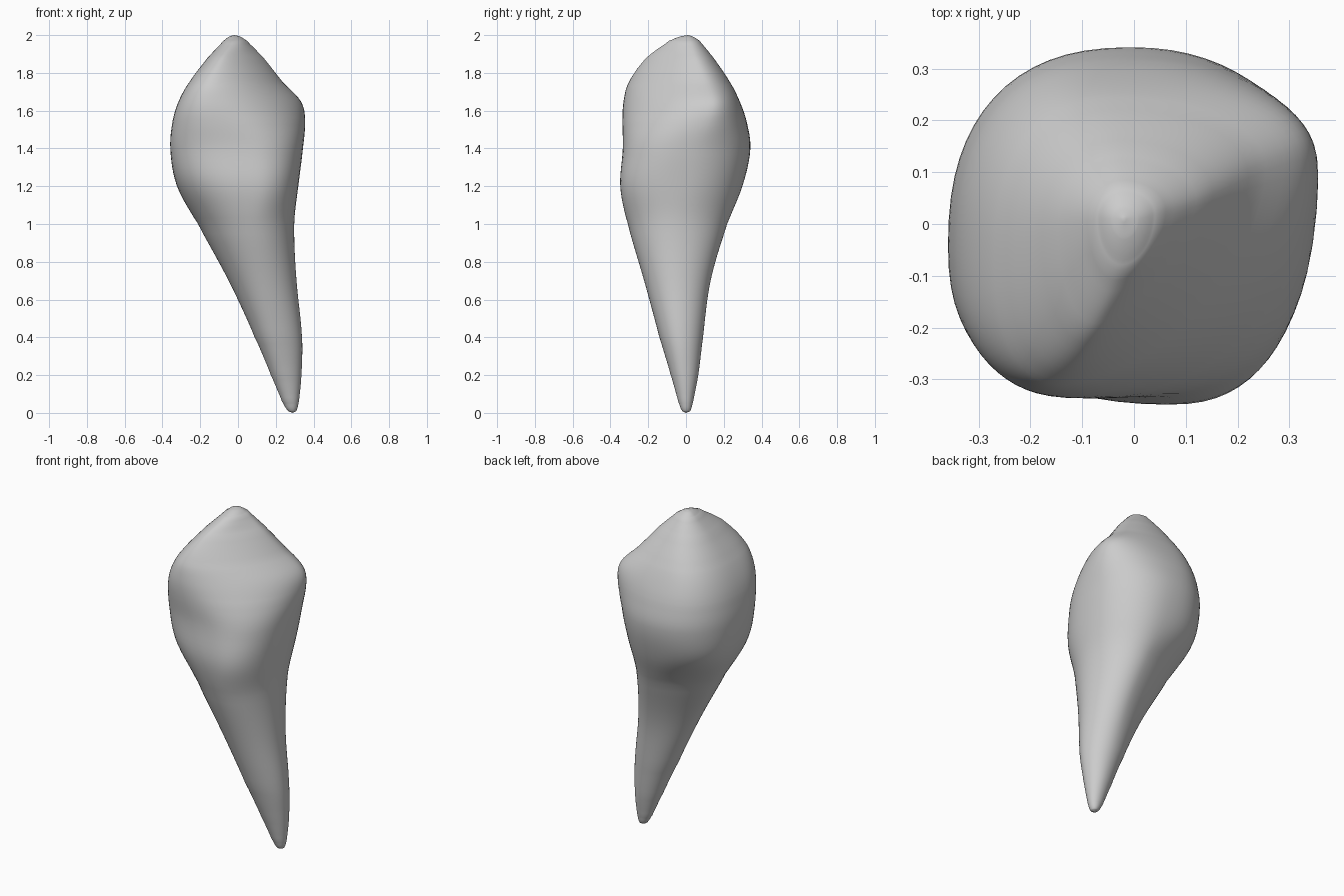
import bpy, bmesh, math

# Key sections: z, x min, x max, y min, y max,
# y of the right extreme, y of the left extreme, x of the back extreme, x of the front extreme
KEYS = [
    (0.00, 0.29, 0.29, 0.00, 0.00, 0.00, 0.00, 0.29, 0.29),
    (0.01, 0.265, 0.308, -0.02, 0.022, 0.00, 0.00, 0.288, 0.288),
    (0.06, 0.235, 0.322, -0.04, 0.037, 0.00, 0.00, 0.28, 0.28),
    (0.20, 0.175, 0.336, -0.08, 0.065, -0.01, -0.01, 0.26, 0.25),
    (0.40, 0.09, 0.34, -0.14, 0.09, -0.03, -0.02, 0.22, 0.20),
    (0.70, -0.05, 0.31, -0.222, 0.13, -0.05, -0.01, 0.16, 0.13),
    (1.00, -0.215, 0.298, -0.31, 0.22, -0.05, 0.01, 0.09, 0.08),
    (1.20, -0.325, 0.32, -0.35, 0.30, -0.02, 0.00, 0.03, 0.08),
    (1.40, -0.36, 0.345, -0.335, 0.343, 0.02, -0.04, 0.00, 0.02),
    (1.55, -0.346, 0.357, -0.338, 0.32, 0.10, -0.06, -0.03, -0.08),
    (1.65, -0.315, 0.335, -0.332, 0.285, 0.13, -0.07, -0.04, -0.12),
    (1.75, -0.26, 0.24, -0.305, 0.235, 0.10, -0.06, -0.04, -0.13),
    (1.88, -0.16, 0.135, -0.21, 0.145, 0.05, -0.01, -0.03, -0.08),
    (1.97, -0.075, 0.045, -0.085, 0.07, 0.02, 0.01, -0.02, -0.025),
    (1.993, -0.045, 0.01, -0.03, 0.035, 0.01, 0.01, -0.02, -0.02),
    (2.00, -0.02, -0.02, 0.01, 0.01, 0.01, 0.01, -0.02, -0.02),
]
SEG, STEPS = 64, 6


def catmull(i, t):
    p = [KEYS[min(max(i + k, 0), len(KEYS) - 1)] for k in (-1, 0, 1, 2)]
    out = []
    h = p[2][0] - p[1][0]
    for a, b, c, d in zip(*p):
        # slopes taken over z so uneven spacing stays smooth
        m1 = (c - a) / (p[2][0] - p[0][0]) * h
        m2 = (d - b) / (p[3][0] - p[1][0]) * h
        out.append((2*t**3 - 3*t**2 + 1)*b + (t**3 - 2*t**2 + t)*m1
                   + (3*t**2 - 2*t**3)*c + (t**3 - t**2)*m2)
    return out


def step(a, b, z):
    t = min(max((z - a) / (b - a), 0), 1)
    return t * t * (3 - 2 * t)


def section(row):
    z, x0, x1, y0, y1, ye, yw, xn, xs = row
    crown = step(1.0, 1.3, z) * (1 - step(1.65, 1.95, z))
    back_groove = step(0.3, 0.8, z) * (1 - step(1.0, 1.25, z))
    hollow = step(1.4, 1.7, z) * (1 - step(1.9, 2.0, z))
    n = (2 + 0.15 * crown,                       # back right
         2 + 0.4 * crown - 0.4 * back_groove,    # back left
         2 + 0.5 * crown,                        # front left
         2 + 0.35 * crown - 0.6 * hollow)        # front right
    quads = ((xn, ye, x1, y1), (xn, yw, x0, y1), (xs, yw, x0, y0), (xs, ye, x1, y0))
    pts = []
    for k in range(SEG):
        a = 2 * math.pi * k / SEG
        q = k * 4 // SEG
        ox, oy, ex, ey = quads[q]
        u = abs(math.cos(a)) ** (2 / n[q])
        v = abs(math.sin(a)) ** (2 / n[q])
        pts.append((ox + (ex - ox) * u, oy + (ey - oy) * v, z))
    return pts


# Tooth: one lofted skin from root tip to crown cusp
bm = bmesh.new()
rows = [catmull(i, s / STEPS) for i in range(len(KEYS) - 1) for s in range(STEPS)][1:]
rings = [[bm.verts.new(p) for p in section(r)] for r in rows]
for a, b in zip(rings, rings[1:]):
    for k in range(SEG):
        j = (k + 1) % SEG
        bm.faces.new((a[k], a[j], b[j], b[k]))
for ring, key in ((rings[0], KEYS[0]), (rings[-1], KEYS[-1])):
    tip = bm.verts.new((key[1], key[3], key[0]))
    for k in range(SEG):
        bm.faces.new((ring[k], ring[(k + 1) % SEG], tip))
# Soften the seams between the quadrants
for _ in range(3):
    bmesh.ops.smooth_vert(bm, verts=[v for r in rings[8:-8] for v in r], factor=0.5,
                          use_axis_x=True, use_axis_y=True, use_axis_z=False)
bmesh.ops.recalc_face_normals(bm, faces=bm.faces)
for f in bm.faces:
    f.smooth = True
mesh = bpy.data.meshes.new("tooth")
bm.to_mesh(mesh)
bm.free()
tooth = bpy.data.objects.new("tooth", mesh)
bpy.context.collection.objects.link(tooth)
